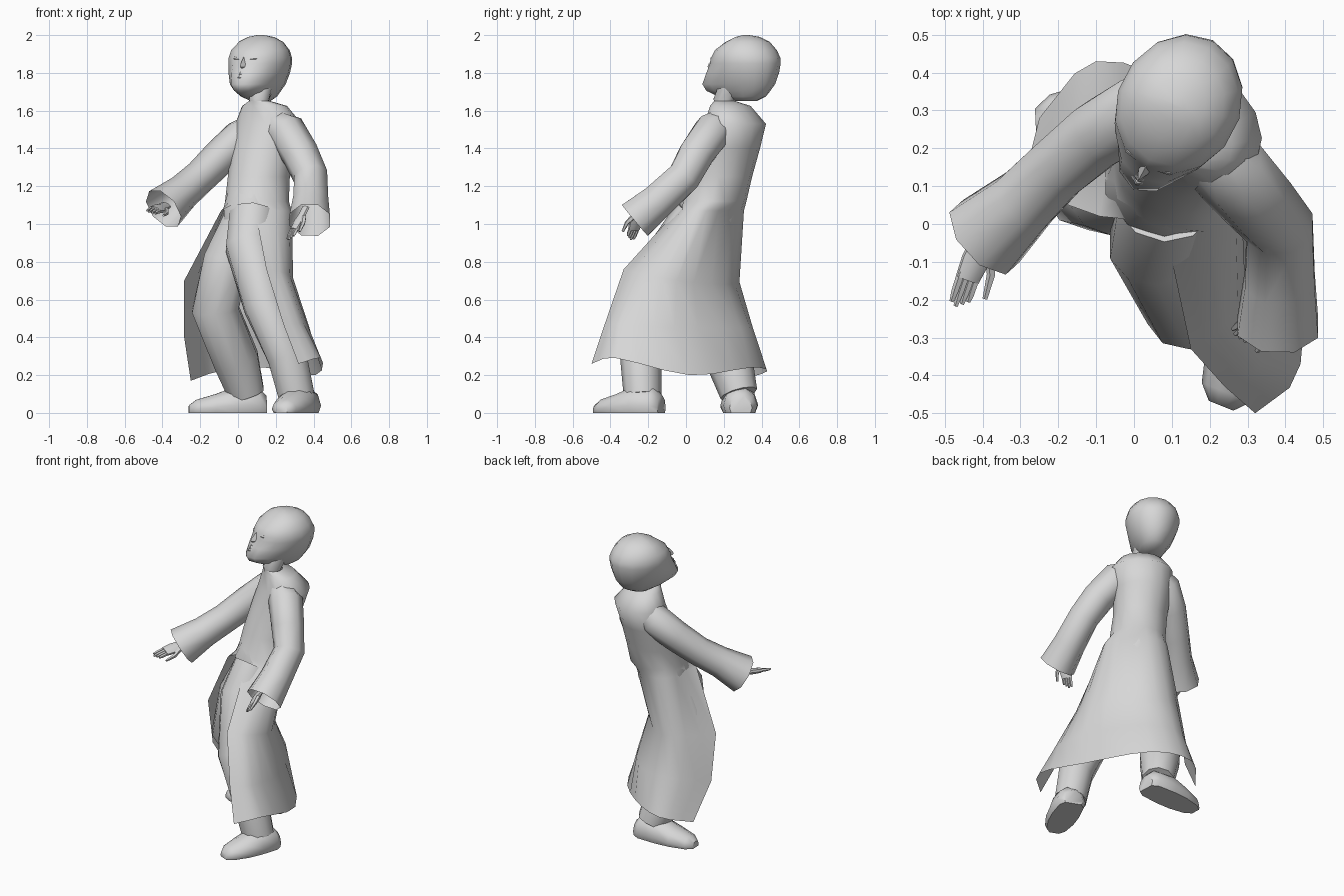
import bpy, bmesh, math
from mathutils import Vector

cube = bpy.data.objects.get("Cube")
if cube:
    bpy.data.objects.remove(cube, do_unlink=True)

mat = bpy.data.materials.new("plain_grey")
mat.use_nodes = True
GREY = (0.68, 0.68, 0.68, 1)
mat.diffuse_color = GREY
mat.node_tree.nodes["Principled BSDF"].inputs["Base Color"].default_value = GREY


def loft(name, rings, closed=True, caps=(True, True), angle=50):
    """Skin a list of equally long point rows."""
    bm = bmesh.new()
    rows = [[bm.verts.new(p) for p in ring] for ring in rings]
    n = len(rows[0])
    for a, b in zip(rows, rows[1:]):
        for i in range(n if closed else n - 1):
            j = (i + 1) % n
            bm.faces.new((a[i], a[j], b[j], b[i]))
    if closed:
        for row, cap in zip((rows[0], rows[-1]), caps):
            if cap:
                bm.faces.new(row)
    bmesh.ops.remove_doubles(bm, verts=bm.verts, dist=0.0005)
    bmesh.ops.recalc_face_normals(bm, faces=bm.faces)
    mesh = bpy.data.meshes.new(name)
    bm.to_mesh(mesh)
    bm.free()
    mesh.materials.append(mat)
    ob = bpy.data.objects.new(name, mesh)
    bpy.context.collection.objects.link(ob)
    bpy.ops.object.select_all(action='DESELECT')
    ob.select_set(True)
    bpy.context.view_layer.objects.active = ob
    bpy.ops.object.shade_smooth_by_angle(angle=math.radians(angle))


def tube(name, path, n=8, flat=1.0, side=(1, 0, 0), caps=(True, True)):
    """Round limb through (x, y, z, radius) stations."""
    pts = [Vector(p[:3]) for p in path]
    rings = []
    for i, p in enumerate(pts):
        t = (pts[min(i + 1, len(pts) - 1)] - pts[max(i - 1, 0)]).normalized()
        u = Vector(side)
        u = (u - t * u.dot(t)).normalized()
        v = t.cross(u)
        r = path[i][3]
        rings.append([p + u * r * math.cos(a) + v * r * flat * math.sin(a)
                      for a in (math.tau * (k + 0.5) / n for k in range(n))])
    loft(name, rings, caps=caps)


def ellipse(z, cx, cy, w, d, n, face):
    """Closed row starting at the front and passing the left side."""
    f = Vector((math.cos(face), math.sin(face), 0))
    s = Vector((-f.y, f.x, 0))
    return [Vector((cx, cy, z)) + f * d * math.cos(a) + s * w * math.sin(a)
            for a in (math.tau * k / (n - 1) for k in range(n))]


def spline(ctrl, n):
    """Smooth open row through a few control points."""
    c = [Vector(p) for p in ctrl]
    c = [c[0] * 2 - c[1]] + c + [c[-1] * 2 - c[-2]]
    out = []
    for k in range(n):
        x = k * (len(ctrl) - 1) / (n - 1)
        i = min(int(x), len(ctrl) - 2)
        t = x - i
        a, b, d, e = c[i:i + 4]
        out.append(b + (d - a) * t / 2 + (a - b * 2.5 + d * 2 - e / 2) * t * t
                   + ((b - d) * 3 + e - a) * t ** 3 / 2)
    return out


# Long coat: closed at the chest, open at the front of the skirt
N = 16
chest = [(1.65, .115, .205, .06, .058), (1.625, .14, .235, .13, .095),
         (1.53, .16, .26, .19, .15), (1.4, .13, .23, .175, .155),
         (1.25, .11, .185, .165, .165), (1.12, .1, .15, .17, .17)]
skirt = [
    [(.09, -.05, 1.07), (.24, 0, 1.07), (.28, .11, 1.07),
     (.14, .29, 1.07), (-.04, .27, 1.07), (-.09, .02, 1.07)],
    [(.15, -.33, .76), (.25, -.25, .74), (.285, -.05, .7),
     (.1, .21, .68), (-.1, .28, .7), (-.285, .09, .7)],
    [(.24, -.43, .47), (.35, -.35, .47), (.36, -.06, .45),
     (.15, .29, .45), (-.1, .34, .45), (-.285, .14, .4)],
    [(.32, -.5, .26), (.44, -.37, .29), (.41, .02, .2),
     (.14, .34, .24), (-.1, .43, .22), (-.25, .28, .17)],
]
rows = [ellipse(*c, N, math.radians(235)) for c in chest]
loft("coat", rows + [spline(r, N) for r in skirt], closed=False, angle=60)

# Sleeves, open at the cuff
tube("left_sleeve", [(.17, .2, 1.54, .075), (.255, .14, 1.49, .105), (.33, .055, 1.37, .1),
                     (.385, -.01, 1.25, .095), (.385, -.15, 1.12, .1), (.38, -.27, 1.02, .115)],
     caps=(True, False))
tube("right_sleeve", [(.09, .3, 1.53, .07), (.02, .3, 1.46, .1), (-.09, .24, 1.36, .095),
                      (-.2, .15, 1.25, .09), (-.29, .06, 1.17, .095), (-.395, -.035, 1.08, .12)],
     side=(0, 0, 1), caps=(True, False))

# Trousers
tube("pelvis", [(.09, .16, 1.18, .14), (.08, .125, 1.06, .165), (.06, .1, .93, .14)], n=10)
tube("left_leg", [(.08, .06, 1.04, .13), (.06, -.05, .88, .13), (.14, -.22, .57, .115),
                  (.26, -.24, .3, .11), (.31, -.23, .09, .1)], n=10)
tube("right_leg", [(.05, .13, 1.02, .13), (-.06, .1, .8, .13), (-.12, .11, .55, .13),
                   (-.01, .23, .28, .125), (.045, .28, .1, .1)], n=10)


# Shoes: flat sole, rounded top
def shoe(name, heel, toe):
    a, b = Vector(heel), Vector(toe)
    f = (b - a).normalized()
    s = Vector((-f.y, f.x, 0))
    rings = []
    for t, w, h in [(0, .06, .09), (.1, .09, .13), (.4, .1, .14),
                    (.65, .095, .1), (.9, .07, .07), (1, .035, .04)]:
        rings.append([a.lerp(b, t) + s * w * x + Vector((0, 0, h * z)) for x, z in
                      [(-.85, 0), (.85, 0), (1, .3), (.8, .75), (.3, 1), (-.3, 1), (-.8, .75), (-1, .3)]])
    loft(name, rings)


shoe("left_shoe", (.37, -.13, 0), (.23, -.48, 0))
shoe("right_shoe", (.15, .29, 0), (-.26, .27, 0))


# Hands with four close fingers and a spread thumb
def hand(name, wrist, tip, across):
    w, t, s = Vector(wrist), Vector(tip), Vector(across).normalized()

    def station(k, off, r):
        return (*(w.lerp(t, k) + s * off), r)
    tube(name + "_palm", [station(-.3, 0, .03), station(0, 0, .03), station(.3, 0, .04),
                          station(.6, -.005, .034)], flat=.5, side=across)
    for i in range(4):
        off = (i - 1.8) * .015
        tube(f"{name}_finger_{i + 1}", [station(.5, off, .011), station(.8, off, .01),
                                        station(1 - .05 * abs(i - 1), off, .006)], n=5)
    tube(name + "_thumb", [station(.15, .03, .015), station(.45, .055, .012),
                           station(.8, .06, .007)], n=5)


hand("left_hand", (.34, -.25, 1.05), (.275, -.3, .92), (.5, -.6, .2))
hand("right_hand", (-.4, -.04, 1.09), (-.46, -.22, 1.06), (.8, -.2, -.3))

# Neck
tube("neck", [(.115, .205, 1.61, .045), (.11, .195, 1.65, .055), (.125, .24, 1.74, .065)])

# Head: egg-shaped rows with forward chin, given as height, front, back, half width
FACE = math.radians(242)
fwd = Vector((math.cos(FACE), math.sin(FACE), 0))
lat = Vector((-fwd.y, fwd.x, 0))
mid = Vector((.118, .315, 0))


def on_head(f, s, z):
    return mid + fwd * f + lat * s + Vector((0, 0, z))


head = []
for z, f, b, w in [(1.65, .05, .06, .05), (1.675, .16, .115, .08), (1.705, .235, .14, .1),
                   (1.74, .255, .165, .125), (1.8, .222, .185, .15), (1.85, .195, .193, .162),
                   (1.88, .188, .19, .163), (1.92, .165, .17, .153), (1.965, .1, .13, .12),
                   (1.99, .05, .08, .07), (2, .01, .02, .02)]:
    ring = []
    for k in range(14):
        c, s = math.cos(math.tau * k / 14), math.sin(math.tau * k / 14)
        ring.append(on_head(c * (f if c > 0 else b), s * w, z))
    head.append(ring)
loft("head", head, angle=60)

# Nose, lips and eyelids
loft("nose", [[on_head(f, s, z) for f, s in ((d, 0), (.17, h), (.17, -h))]
              for z, d, h in ((1.885, .188, .01), (1.85, .22, .022), (1.832, .228, .03), (1.82, .205, .022))])
for label, z, f, r in (("upper_lip", 1.795, .217, .013), ("lower_lip", 1.776, .228, .013)):
    tube(label, [(*on_head(f - .025, -.045, z), .004), (*on_head(f, 0, z), r),
                 (*on_head(f - .025, .045, z), .004)], n=6, side=(0, 0, 1))
for label, sign in (("left", 1), ("right", -1)):
    tube(label + "_eyelid", [(*on_head(.178, sign * .03, 1.873), .004),
                             (*on_head(.167, sign * .06, 1.876), .011),
                             (*on_head(.138, sign * .095, 1.873), .004)], n=6, side=(0, 0, 1))
